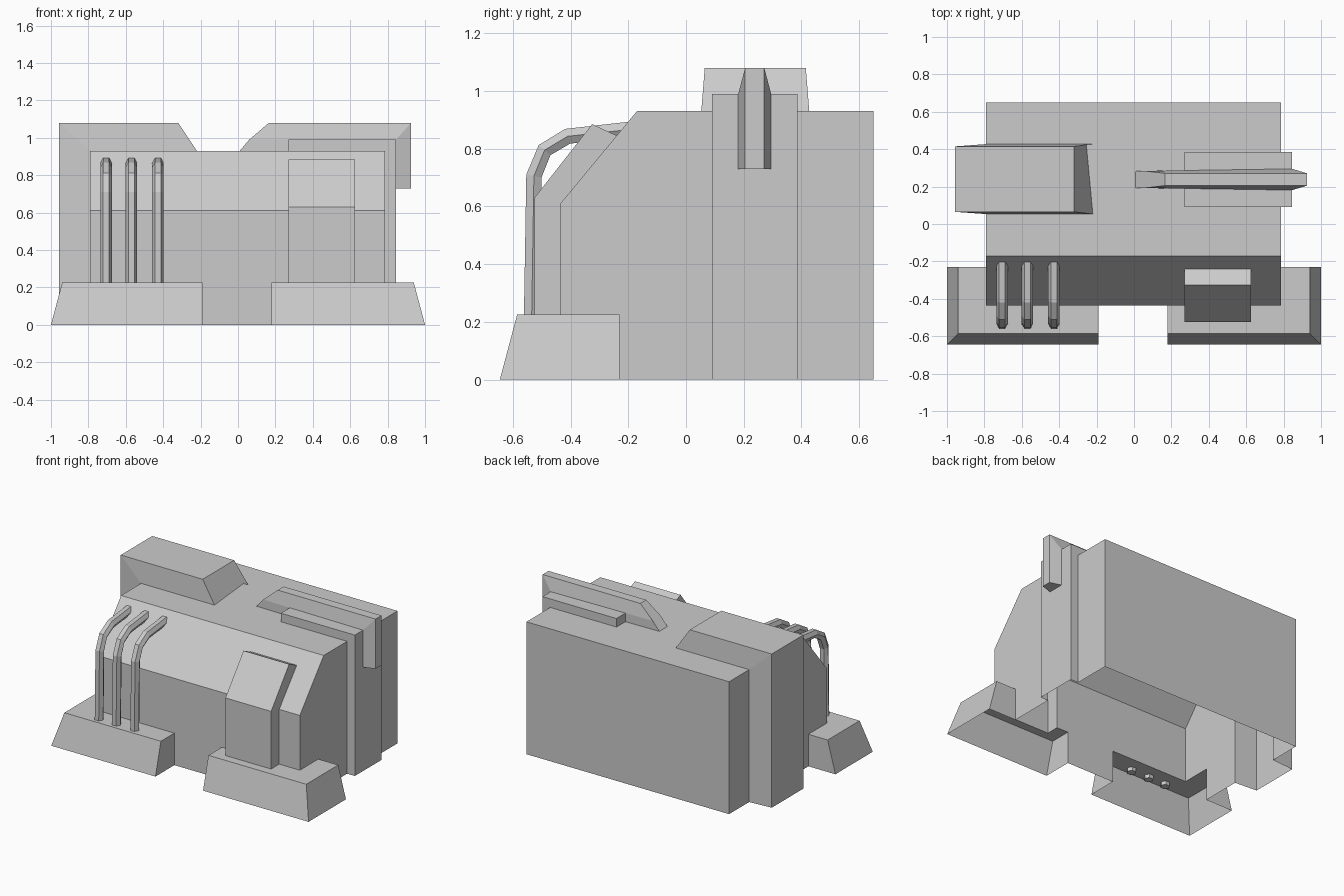
import bpy, bmesh
from mathutils import Vector

if "Cube" in bpy.data.objects:
    bpy.data.objects.remove(bpy.data.objects["Cube"])


def make_object(name, bm):
    bmesh.ops.recalc_face_normals(bm, faces=bm.faces)
    mesh = bpy.data.meshes.new(name)
    bm.to_mesh(mesh)
    bm.free()
    ob = bpy.data.objects.new(name, mesh)
    bpy.context.collection.objects.link(ob)
    return ob


def loft(name, rings):
    """Skin a row of closed rings and cap both ends."""
    bm = bmesh.new()
    vs = [[bm.verts.new(p) for p in ring] for ring in rings]
    n = len(vs[0])
    for a, b in zip(vs, vs[1:]):
        for i in range(n):
            j = (i + 1) % n
            bm.faces.new((a[i], a[j], b[j], b[i]))
    bm.faces.new(vs[0])
    bm.faces.new(vs[-1])
    return make_object(name, bm)


def prism_x(name, profile, x0, x1):
    """Extrude a (y, z) profile along x."""
    return loft(name, [[(x, y, z) for y, z in profile] for x in (x0, x1)])


def strap(name, yc, sections):
    """Band following the body; each section is (x, z, half width) outside to inside."""
    return loft(name, [[(x, yc - h, z) for x, z, h in s] +
                       [(x, yc + h, z) for x, z, h in reversed(s)] for s in sections])


LOW = -0.1  # solids run below ground, then get trimmed open at z = 0

# Main body with sloped upper front
body = prism_x("housing", [(0.65, LOW), (0.65, 0.93), (-0.17, 0.93),
                           (-0.435, 0.61), (-0.435, LOW)], -0.79, 0.785)

# Wide strap over the left end
left_strap = strap("left_strap", 0.24, [
    [(-0.957, LOW, 0.175), (-0.79, LOW, 0.187), (-0.7, LOW, 0.187)],
    [(-0.957, 1.08, 0.175), (-0.79, 0.93, 0.187), (-0.7, 0.85, 0.187)],
    [(-0.32, 1.08, 0.175), (-0.22, 0.93, 0.187), (-0.22, 0.85, 0.187)]])

# Square strap over the right end
right_strap = strap("right_strap", 0.238, [
    [(0.845, LOW, 0.148), (0.7, LOW, 0.148)],
    [(0.845, 0.99, 0.148), (0.7, 0.85, 0.148)],
    [(0.27, 0.99, 0.148), (0.27, 0.85, 0.148)]])

# Narrow tapered fin on top of the right strap
fin = strap("fin", 0.238, [
    [(0.925, 0.73, 0.033), (0.845, 0.73, 0.057), (0.75, 0.73, 0.057)],
    [(0.925, 1.08, 0.033), (0.845, 0.99, 0.057), (0.75, 0.85, 0.057)],
    [(0.165, 1.08, 0.033), (0.06, 0.99, 0.045), (0.005, 0.925, 0.045)]])

# Bent armour plate at the front right
plate = prism_x("front_plate", [(-0.525, 0.1), (-0.525, 0.63), (-0.325, 0.885),
                                (-0.25, 0.85), (-0.21, 0.83), (-0.3, 0.5),
                                (-0.3, 0.1)], 0.27, 0.625)


# Sloped feet, mirrored left and right
def foot(name, side, inner):
    k = 0.06 * 0.325 / 0.225 - 0.06
    rings = []
    for z, xo, yf in ((LOW, 1.0 + k, -0.645 - k), (0.225, 0.94, -0.585)):
        rings.append([(side * inner, yf, z), (side * xo, yf, z),
                      (side * xo, -0.23, z), (side * inner, -0.23, z)])
    return loft(name, rings)


right_foot = foot("right_foot", 1, 0.18)
left_foot = foot("left_foot", -1, 0.19)

# Fuse the parts into one open-bottomed shell
for part in (right_foot, left_foot, left_strap, right_strap, fin, plate):
    mod = body.modifiers.new(part.name, 'BOOLEAN')
    mod.operation = 'UNION'
    mod.solver = 'EXACT'
    mod.object = part
bpy.context.view_layer.objects.active = body
for mod in list(body.modifiers):
    bpy.ops.object.modifier_apply(modifier=mod.name)
for part in (right_foot, left_foot, left_strap, right_strap, fin, plate):
    bpy.data.objects.remove(part)

bm = bmesh.new()
bm.from_mesh(body.data)
bmesh.ops.bisect_plane(bm, geom=bm.verts[:] + bm.edges[:] + bm.faces[:],
                       plane_co=Vector((0, 0, 0)), plane_no=Vector((0, 0, 1)),
                       clear_inner=True)
bm.to_mesh(body.data)
bm.free()

# Three bent pipes from the left foot to the sloped front
PATH = [(-0.535, 0.2), (-0.527, 0.705), (-0.49, 0.795), (-0.41, 0.843), (-0.2, 0.866)]
for i, x in enumerate((-0.705, -0.57, -0.428)):
    curve = bpy.data.curves.new(f"pipe_{i + 1}", 'CURVE')
    curve.dimensions = '3D'
    curve.bevel_depth = 0.031
    curve.bevel_resolution = 1
    curve.use_fill_caps = True
    line = curve.splines.new('POLY')
    line.use_smooth = False
    line.points.add(len(PATH) - 1)
    for p, (y, z) in zip(line.points, PATH):
        p.co = (x, y, z, 1)
    bpy.context.collection.objects.link(bpy.data.objects.new(f"pipe_{i + 1}", curve))
